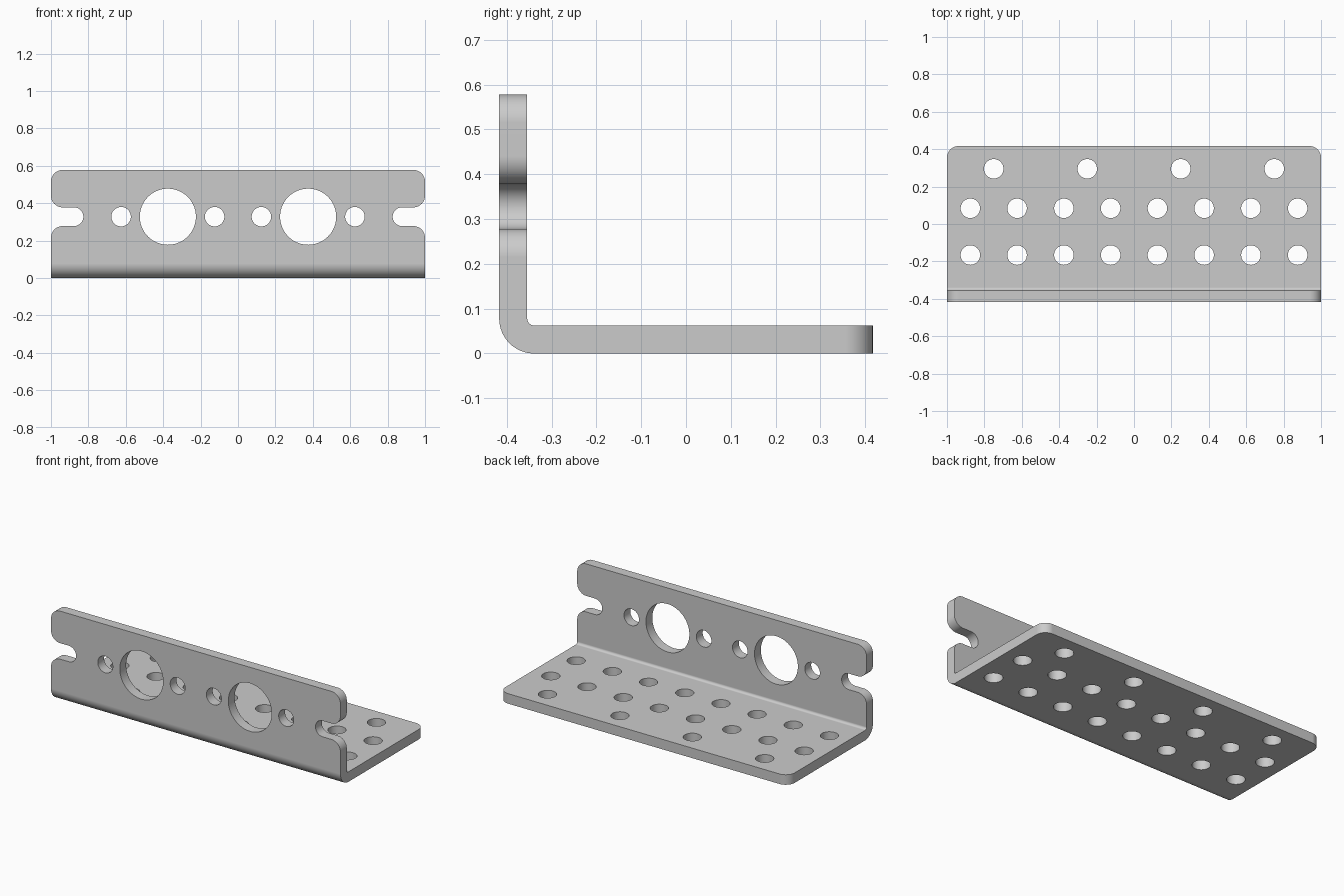
import bpy, bmesh
from math import cos, sin, radians
from mathutils import Vector

if "Cube" in bpy.data.objects:
    bpy.data.objects.remove(bpy.data.objects["Cube"])

W, Y0, Y1, TOP, T = 1.0, -0.417, 0.417, 0.578, 0.0625
R_OUT, R_IN, R_CORNER = 0.078, 0.0155, 0.0625
HOLE, BIG, ZC, OVER = 0.052, 0.15, 0.328, 0.1


def arc(cx, cy, r, a0, a1, n=12):
    return [(cx + r * cos(radians(a0 + (a1 - a0) * i / n)),
             cy + r * sin(radians(a0 + (a1 - a0) * i / n))) for i in range(n + 1)]


def circle(cx, cy, r, n=48):
    return arc(cx, cy, r, 0, 360, n)[:-1]


def prism(bm, pts, place, depth):
    """Extrude a 2D outline, placed in space by a function, along depth."""
    face = bm.faces.new([bm.verts.new(place(u, v)) for u, v in pts])
    ext = bmesh.ops.extrude_face_region(bm, geom=[face])
    verts = [g for g in ext["geom"] if isinstance(g, bmesh.types.BMVert)]
    bmesh.ops.translate(bm, vec=Vector(depth), verts=verts)


def finish(bm, name):
    bmesh.ops.recalc_face_normals(bm, faces=bm.faces[:])
    mesh = bpy.data.meshes.new(name)
    bm.to_mesh(mesh)
    bm.free()
    ob = bpy.data.objects.new(name, mesh)
    bpy.context.collection.objects.link(ob)
    return ob


def corner(edge):
    # waste piece outside a rounded corner at (W, edge)
    r = R_CORNER
    return arc(W - r, edge - r, r, 0, 90) + [
        (W - r, edge + OVER), (W + OVER, edge + OVER), (W + OVER, edge - r)]


# Bent sheet: L profile with rounded bend, extruded along x
c = Y0 + R_OUT
profile = [(Y1, 0), (Y1, T), *arc(c, R_OUT, R_IN, 270, 180, 6),
           (Y0 + T, TOP), (Y0, TOP), *arc(c, R_OUT, R_OUT, 180, 270, 16)]
bm = bmesh.new()
prism(bm, profile, lambda u, v: (-W, u, v), (2 * W, 0, 0))
bracket = finish(bm, "angle_bracket")

# Wall cutters: round holes, flared side slots, rounded top corners
h, f = 0.05, R_CORNER
slot = [(W + OVER, ZC - h - f), *arc(W - f, ZC - h - f, f, 0, 90),
        *arc(0.877, ZC, h, 270, 90, 24),
        *arc(W - f, ZC + h + f, f, 270, 360), (W + OVER, ZC + h + f)]
wall = [circle(x, ZC, HOLE) for x in (0.125, 0.625)]
wall += [circle(0.375, ZC, BIG, 72), slot, corner(TOP)]

# Floor cutters: two rows of eight holes, a row of four, rounded corners
floor = [circle(x, y, HOLE) for y in (-0.166, 0.084) for x in (0.125, 0.375, 0.625, 0.875)]
floor += [circle(x, 0.295, HOLE) for x in (0.25, 0.75)]
floor += [corner(Y1)]

bm = bmesh.new()
for s in (-1, 1):
    for pts in wall:
        prism(bm, pts, lambda u, v: (s * u, Y0 - 0.05, v), (0, T + 0.1, 0))
    for pts in floor:
        prism(bm, pts, lambda u, v: (s * u, v, -0.05), (0, 0, T + 0.1))
cutter = finish(bm, "hole_cutters")
cutter.hide_render = True

# Cut, then shade smooth with flat plate faces
bpy.context.view_layer.objects.active = bracket
bracket.select_set(True)
cut = bracket.modifiers.new("cut", 'BOOLEAN')
cut.operation, cut.solver, cut.object = 'DIFFERENCE', 'EXACT', cutter
bpy.ops.object.modifier_apply(modifier=cut.name)
bpy.data.objects.remove(cutter)
bpy.ops.object.shade_smooth_by_angle(angle=radians(30))
weighted = bracket.modifiers.new("weighted", 'WEIGHTED_NORMAL')
weighted.keep_sharp = True
